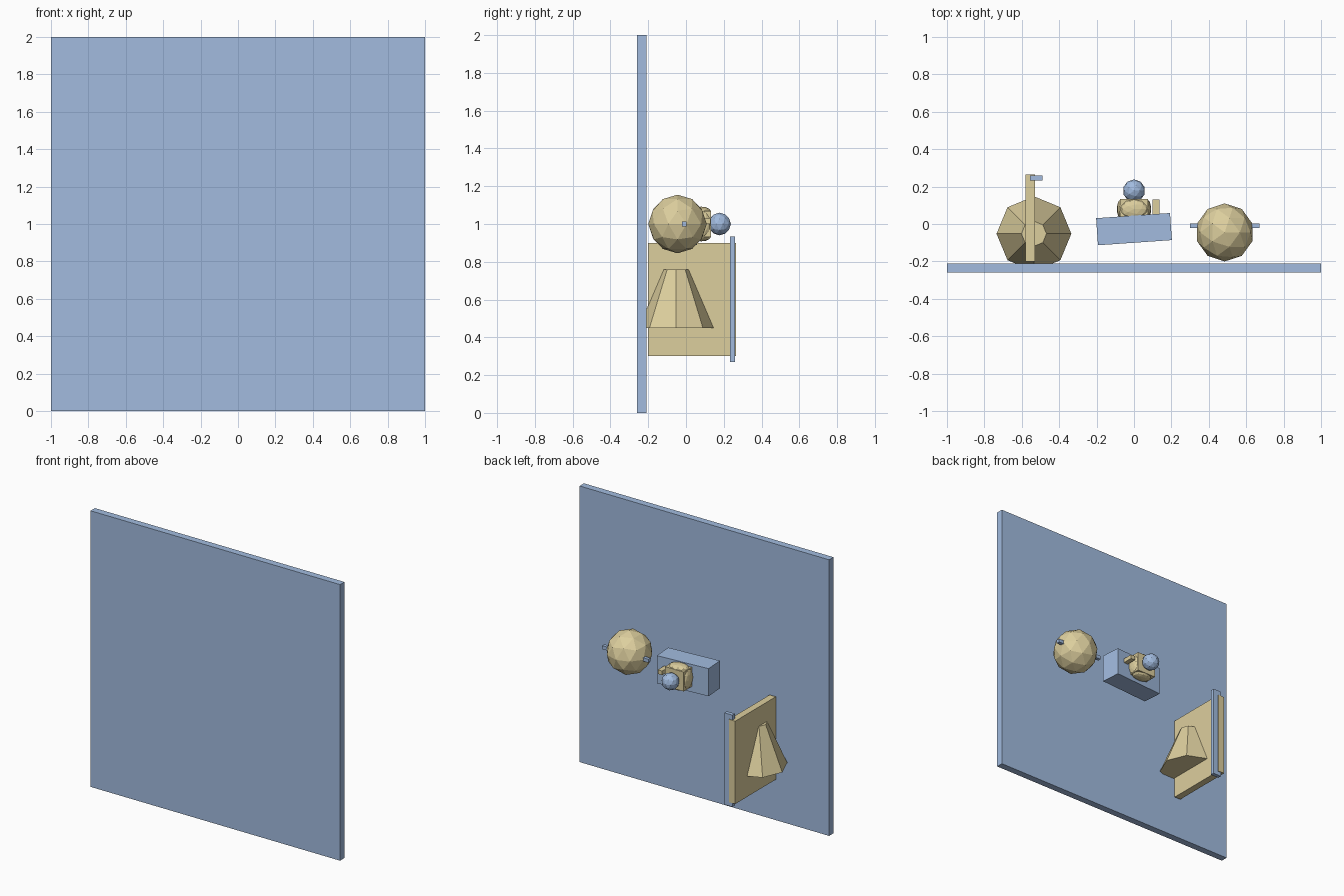
import bpy
from math import radians, pi, cos, sin

if "Cube" in bpy.data.objects:
    bpy.data.objects.remove(bpy.data.objects["Cube"])


def material(name, rgb):
    m = bpy.data.materials.new(name)
    m.diffuse_color = (*rgb, 1)
    m.use_nodes = True
    m.node_tree.nodes["Principled BSDF"].inputs["Base Color"].default_value = m.diffuse_color
    return m


BLUE = material("blue", (0.36, 0.50, 0.74))
TAN = material("tan", (0.72, 0.62, 0.34))


def finish(name, mat):
    ob = bpy.context.object
    ob.name = name
    ob.data.materials.append(mat)
    return ob


def box(name, mat, x, y, z, turn=0):
    """Box from (min, max) pairs, optionally turned about z."""
    spans = (x, y, z)
    bpy.ops.mesh.primitive_cube_add(
        size=1, location=[(a + b) / 2 for a, b in spans], rotation=(0, 0, radians(turn)))
    ob = finish(name, mat)
    ob.scale = [b - a for a, b in spans]
    return ob


def ball(name, mat, loc, r, scale=(1, 1, 1)):
    bpy.ops.mesh.primitive_ico_sphere_add(subdivisions=2, radius=r, location=loc)
    ob = finish(name, mat)
    ob.scale = scale
    return ob


# Back wall
box("wall", BLUE, (-1, 1), (-0.26, -0.21), (0, 2))

# Large ball with a pin through it
ball("large_ball", TAN, (0.485, -0.045, 1.0), 0.155)
box("pin", BLUE, (0.30, 0.67), (-0.022, 0.003), (0.988, 1.013))

# Slightly turned block
box("block", BLUE, (-0.198, 0.198), (-0.10, 0.045), (0.89, 1.09), 4)

# Lobed fixture on the block, with a small knob and a peg
box("fixture_core", TAN, (-0.075, 0.075), (0.03, 0.133), (0.93, 1.07))
for i in range(4):
    a = i * pi / 2
    r = 0.07
    sx, sz = (0.3, 1) if i % 2 == 0 else (1, 0.3)
    ball(f"fixture_lobe_{i + 1}", TAN, (r * cos(a), 0.08, 1 + r * sin(a)), 0.073,
         (sx, 0.7, sz))
ball("knob", BLUE, (0, 0.178, 1.0), 0.06)
box("peg", TAN, (0.10, 0.135), (0.02, 0.13), (1.0, 1.03))

# Standing panel with its edge strip
box("panel", TAN, (-0.58, -0.53), (-0.20, 0.265), (0.30, 0.90))
box("edge_strip", BLUE, (-0.555, -0.49), (0.232, 0.26), (0.27, 0.935))

# Eight-sided tapered shade around the panel
bpy.ops.mesh.primitive_cone_add(vertices=8, radius1=0.2, radius2=0.067, depth=0.31,
                                location=(-0.535, -0.052, 0.605))
finish("tapered_shade", TAN)
